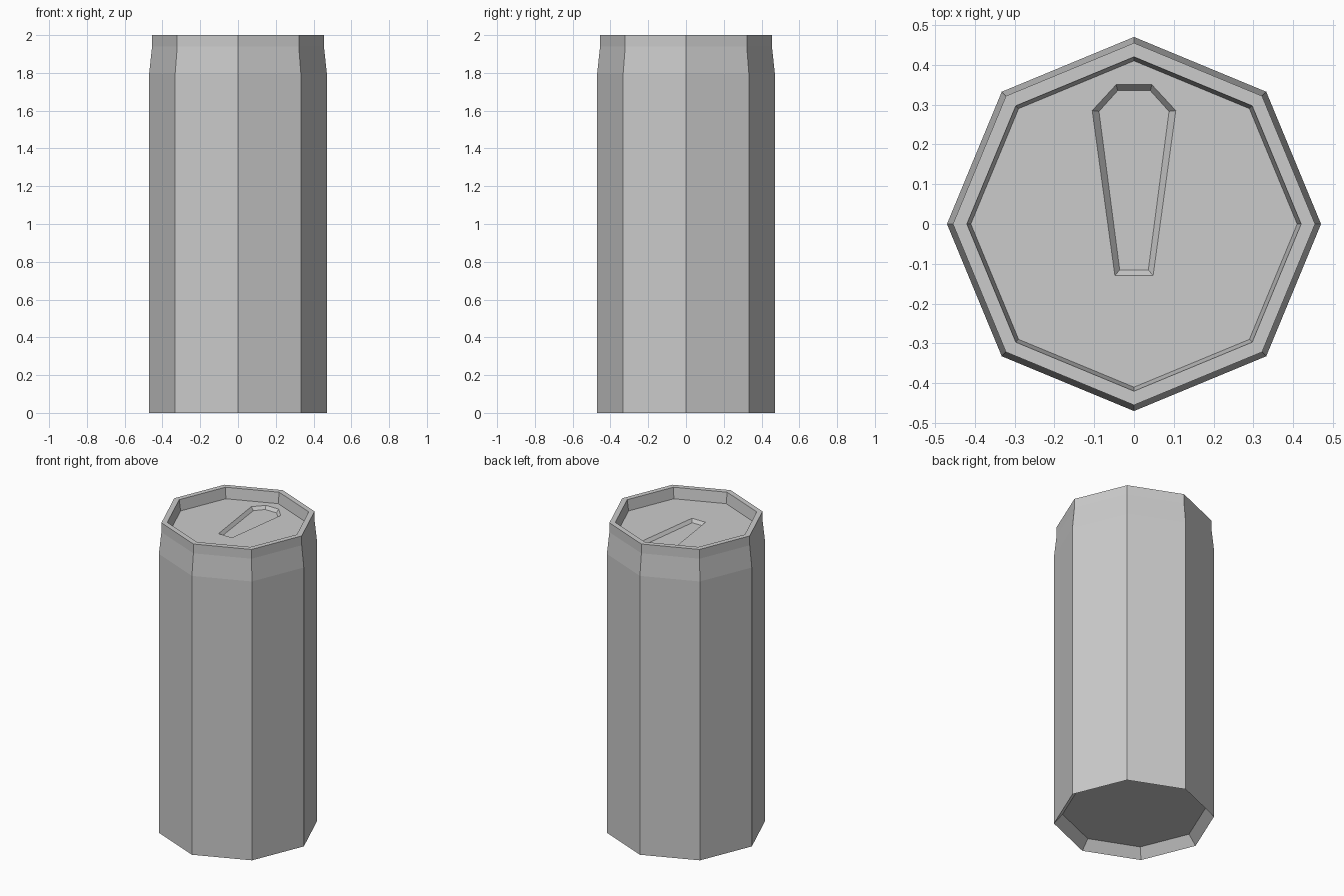
import bpy, bmesh, math

cube = bpy.data.objects.get("Cube")
if cube:
    bpy.data.objects.remove(cube, do_unlink=True)

SIDES = 8
LID_Z = 1.93
LID_R = 0.41

metal = bpy.data.materials.new("plain grey metal")
metal.use_nodes = True
grey = (0.6, 0.6, 0.6, 1)
metal.diffuse_color = grey
metal.node_tree.nodes["Principled BSDF"].inputs["Base Color"].default_value = grey


def add_ring(bm, points, z):
    return [bm.verts.new((x, y, z)) for x, y in points]


def octagon(radius):
    angles = [math.tau * i / SIDES for i in range(SIDES)]
    return [(radius * math.cos(a), radius * math.sin(a)) for a in angles]


def join_rings(bm, a, b):
    n = len(a)
    for i in range(n):
        j = (i + 1) % n
        bm.faces.new((a[i], a[j], b[j], b[i]))


def finish(bm, name):
    mesh = bpy.data.meshes.new(name)
    bm.to_mesh(mesh)
    bm.free()
    mesh.materials.append(metal)
    obj = bpy.data.objects.new(name, mesh)
    bpy.context.collection.objects.link(obj)
    return obj


# Can body: hollow base, straight wall, tapered shoulder, rim and inner rim wall
profile = [(0.42, 0.06), (0.47, 0), (0.47, 1.8), (0.455, 1.94),
           (0.455, 2), (0.42, 2), (LID_R, LID_Z)]
bm = bmesh.new()
rings = [add_ring(bm, octagon(r), z) for r, z in profile]
for lower, upper in zip(rings, rings[1:]):
    join_rings(bm, lower, upper)
bm.faces.new(rings[0][::-1])
finish(bm, "can_body")


# Lid: octagonal plate with a sunken tapered opening tab
def mirrored(half):
    return half + [(-x, y) for x, y in reversed(half)]


tab_top = mirrored([(0.048, -0.13), (0.105, 0.285), (0.045, 0.35)])
tab_floor = mirrored([(0.036, -0.115), (0.088, 0.283), (0.041, 0.335)])

bm = bmesh.new()
outer = add_ring(bm, octagon(LID_R), LID_Z)
hole = add_ring(bm, tab_top, LID_Z)
edges = [bm.edges.new((loop[i - 1], loop[i]))
         for loop in (outer, hole) for i in range(len(loop))]
bmesh.ops.triangle_fill(bm, edges=edges, use_beauty=True, normal=(0, 0, 1))
floor = add_ring(bm, tab_floor, LID_Z - 0.02)
join_rings(bm, floor, hole)
bm.faces.new(floor)
bmesh.ops.recalc_face_normals(bm, faces=bm.faces)
# Keep the plate facing up
if sum(f.normal.z * f.calc_area() for f in bm.faces) < 0:
    bmesh.ops.reverse_faces(bm, faces=bm.faces)
finish(bm, "can_lid")
